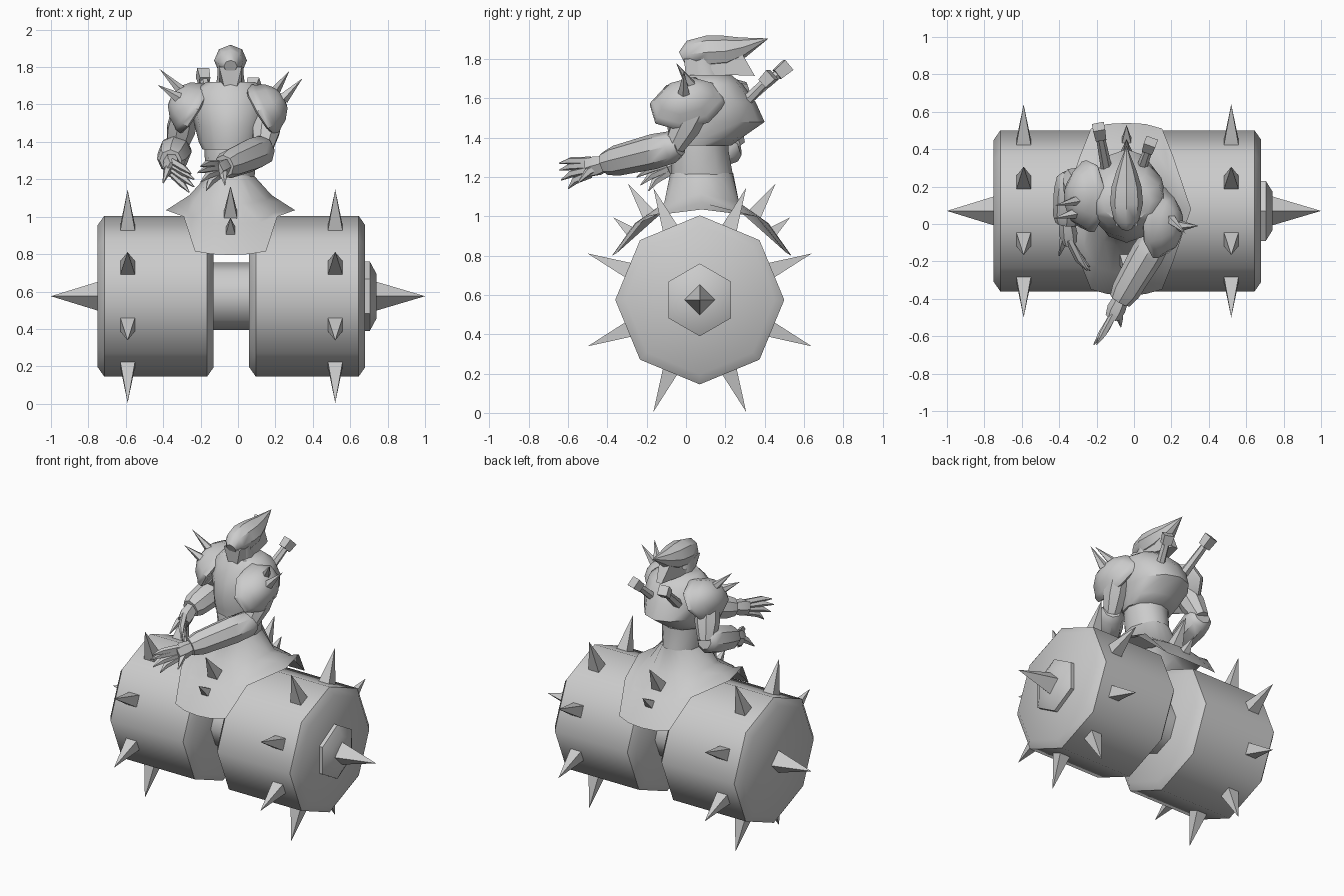
import bpy, bmesh, math
from mathutils import Vector as V

if "Cube" in bpy.data.objects:
    bpy.data.objects.remove(bpy.data.objects["Cube"])

grey = bpy.data.materials.new("plain_grey")
grey.diffuse_color = (0.6, 0.6, 0.6, 1)
grey.use_nodes = True
grey.node_tree.nodes["Principled BSDF"].inputs["Base Color"].default_value = grey.diffuse_color
CX = -0.04  # centre line of the rider


def finish(name, bm, angle=40):
    bmesh.ops.remove_doubles(bm, verts=bm.verts, dist=0.0004)
    bmesh.ops.recalc_face_normals(bm, faces=bm.faces)
    me = bpy.data.meshes.new(name)
    bm.to_mesh(me)
    bm.free()
    me.materials.append(grey)
    me.shade_smooth()
    me.set_sharp_from_angle(angle=math.radians(angle))
    ob = bpy.data.objects.new(name, me)
    bpy.context.collection.objects.link(ob)
    return ob


def skin(name, rings, caps=(True, True), angle=40):
    """Bridge equal-length rings of points."""
    bm = bmesh.new()
    vs = [[bm.verts.new(p) for p in r] for r in rings]
    n = len(vs[0])
    for a, b in zip(vs, vs[1:]):
        for i in range(n):
            j = (i + 1) % n
            bm.faces.new((a[i], a[j], b[j], b[i]))
    if caps[0]:
        bm.faces.new(vs[0])
    if caps[1]:
        bm.faces.new(vs[-1])
    return finish(name, bm, angle)


def tube(name, pts, radii, n=8, up=(0, 0, 1), rot=0.0, angle=40, caps=(True, True)):
    """Loft n-gons along a path; each radius is a number or (side, up)."""
    pts = [V(p) for p in pts]
    rings = []
    for i, p in enumerate(pts):
        d = (pts[min(i + 1, len(pts) - 1)] - pts[max(i - 1, 0)]).normalized()
        s = d.cross(V(up)).normalized()
        u = s.cross(d)
        a, b = radii[i] if isinstance(radii[i], tuple) else (radii[i],) * 2
        ts = [2 * math.pi * k / n + rot for k in range(n)]
        rings.append([p + s * a * math.cos(t) + u * b * math.sin(t) for t in ts])
    return skin(name, rings, caps, angle)


def spike(name, base, tip, r, n=4, up=(1, 0, 0)):
    return tube(name, [base, tip], [r, 0.0001], n, up, math.pi / 4)


# Rollers, axle and their ring spikes
Y, Z = 0.07, 0.575
for side, x0, x1, xs in (("left", -0.75, -0.13, -0.59), ("right", 0.06, 0.68, 0.52)):
    tube(side + "_roller", [(x, Y, Z) for x in (x0, x0 + 0.035, x1 - 0.035, x1)],
         [0.38, 0.43, 0.43, 0.38], 8, angle=46)
    for k in range(8):
        t = math.radians(22.5 + 45 * k)
        d = V((0, math.cos(t), math.sin(t)))
        c = V((xs, Y, Z))
        spike(f"{side}_roller_spike_{k}", c + d * 0.39, c + d * 0.617, 0.057)
tube("axle", [(-0.14, Y, Z), (0.07, Y, Z)], [0.18, 0.18], 8, angle=46)
tube("hub", [(0.67, Y, Z), (0.705, Y, Z), (0.74, Y, Z)], [0.185, 0.185, 0.12], 6, rot=math.pi / 6)
tube("right_end_spike", [(0.73, Y, Z), (1, Y, Z)], [0.08, 0.0001], 4)
tube("left_end_spike", [(-0.74, Y, Z), (-1, Y, Z)], [0.08, 0.0001], 4)

# Saddle skirt draped over the rollers: quarter rings (x, y, z) mirrored twice
quarters = [
    [(0, .16, 1.22), (.035, .155, 1.22), (.07, .135, 1.22), (.105, .08, 1.22), (.125, 0, 1.22)],
    [(0, .19, 1.07), (.06, .19, 1.07), (.12, .17, 1.075), (.19, .1, 1.09), (.22, 0, 1.115)],
    [(0, .34, .965), (.08, .335, .965), (.16, .31, .97), (.225, .2, 1.02), (.29, 0, 1.07)],
    [(0, .46, .795), (.1, .455, .80), (.19, .43, .815), (.25, .28, 1.0), (.345, 0, 1.035)],
]
rings = []
for q in quarters:
    front = [(x, -y, z) for x, y, z in q]
    back = [(x, y, z) for x, y, z in q[:-1]][::-1]
    half = front + back
    full = half + [(-x, y, z) for x, y, z in half[1:-1]][::-1]
    rings.append([(CX + x, 0.08 + y, z) for x, y, z in full])
skin("saddle_skirt", rings, (False, False), 50)
for s, nm in ((-1, "front"), (1, "back")):
    spike("skirt_upper_spike_" + nm, (CX, 0.08 + s * .27, 1.01), (CX, 0.08 + s * .375, 1.165), 0.05)
    spike("skirt_lower_spike_" + nm, (CX, 0.08 + s * .36, .92), (CX, 0.08 + s * .45, .995), 0.038)

# Torso: waist and chest as stacked ellipses (y centre, z, half width, half depth)
def stack(name, rows, n=12, angle=45):
    return skin(name, [[(CX + a * math.cos(2 * math.pi * k / n), cy + b * math.sin(2 * math.pi * k / n), z)
                        for k in range(n)] for cy, z, a, b in rows], angle=angle)

stack("waist", [(.08, 1.19, .125, .16), (.08, 1.23, .13, .155), (.07, 1.34, .14, .145), (.08, 1.42, .14, .14)])
stack("chest", [(.075, 1.36, .15, .155), (.10, 1.40, .17, .185), (.15, 1.48, .19, .25), (.14, 1.58, .215, .215),
                (.13, 1.67, .20, .16), (.12, 1.72, .13, .11)])
stack("neck", [(.11, 1.68, .08, .10), (.09, 1.76, .07, .09), (.09, 1.82, .07, .08)], 8)

# Helmet swept back to a point, with a flared neck guard
tube("helmet", [(CX, y, z) for y, z in ((-.02, 1.805), (.02, 1.825), (.11, 1.835), (.2, 1.84), (.29, 1.86), (.42, 1.905))],
     [(.035, .035), (.068, .07), (.088, .085), (.08, .08), (.052, .052), .0001], 8)
guard = [(.0, 1.70), (-.01, 1.80), (.29, 1.82), (.35, 1.715), (.2, 1.72), (.06, 1.70)]
widths = [.035, .06, .04, .02, .06, .06]
skin("neck_guard", [[(CX + s * w, y, z) for (y, z), w in zip(guard, widths)] for s in (-1, 1)])

# Sword hilts on the back
for nm, a, b in (("left", (-.14, .26, 1.55), (-.19, .52, 1.77)), ("right", (.02, .24, 1.52), (.09, .44, 1.72))):
    a, b = V(a), V(b)
    tube(nm + "_hilt", [a, a.lerp(b, .78)], [.032, .024], 6)
    tube(nm + "_pommel", [a.lerp(b, .78), b], [.04, .046], 4, rot=math.pi / 4)


# Shoulder plates: domes along an outward axis with a bevelled rim
def shoulder(side, base, axis, up, spikes):
    base, axis = V(base), V(axis).normalized()
    steps = ((0, .92), (.01, 1.0), (.04, .98), (.055, .90), (.10, .74), (.14, .42), (.15, .1))
    tube(side + "_shoulder_plate", [base + axis * h for h, _ in steps],
         [(.20 * f, .145 * f) for _, f in steps], 8, up, math.pi / 8)
    for i, (p, q) in enumerate(spikes):
        spike(f"{side}_shoulder_spike_{i}", p, q, .032, 5, (0, 1, 0))

shoulder("right", (.115, .01, 1.56), (.8, -.1, .5), (-.4, -.25, .85),
         [((.24, -.01, 1.63), (.345, -.01, 1.74)), ((.19, .03, 1.66), (.275, -.05, 1.78))])
shoulder("left", (-.225, .15, 1.57), (-.8, -.1, .5), (.4, -.25, .85),
         [((-.31, .06, 1.63), (-.43, .03, 1.705)), ((-.29, .13, 1.66), (-.42, .10, 1.79))])


# Arms: upper arm, armoured forearm, palm and curved fingers
def arm(side, shoulder_pt, elbow, wrist, palm, tips, thumb):
    s, e, w, p = map(V, (shoulder_pt, elbow, wrist, palm))
    tube(side + "_upper_arm", [s, s.lerp(e, .5), e], [.075, .08, .055], 8)
    f = w - e
    tube(side + "_forearm", [e - f * .08, e + f * .02, e + f * .3, e + f * .85, w], [.055, .082, .09, .078, .06], 8)
    tube(side + "_palm", [w - f * .05, w.lerp(p, .5), p], [.04, (.05, .055), (.04, .05)], 6)
    for i, t in enumerate(tips):
        t = V(t)
        root = w.lerp(p, .85) + V((0, 0, .035 - .023 * i))
        mid = root.lerp(t, .5) + (p - w).normalized() * .025 + V((0, 0, .012))
        tube(f"{side}_finger_{i}", [root, mid, t], [.021, .02, .003], 5)
    t, root = V(thumb), w.lerp(p, .25)
    tube(side + "_thumb", [root, root.lerp(t, .55) + V((0, 0, .015)), t], [.026, .022, .003], 5)

arm("right", (.17, .06, 1.57), (.13, -.06, 1.355), (-.075, -.41, 1.27), (-.115, -.50, 1.245),
    [(-.20, -.645, 1.27), (-.215, -.645, 1.235), (-.20, -.635, 1.185), (-.17, -.60, 1.14)], (-.07, -.55, 1.17))
arm("left", (-.28, .16, 1.57), (-.33, .25, 1.36), (-.36, .0, 1.30), (-.345, -.10, 1.25),
    [(-.25, -.25, 1.23), (-.235, -.25, 1.20), (-.235, -.23, 1.16), (-.26, -.19, 1.13)], (-.40, -.17, 1.18))
